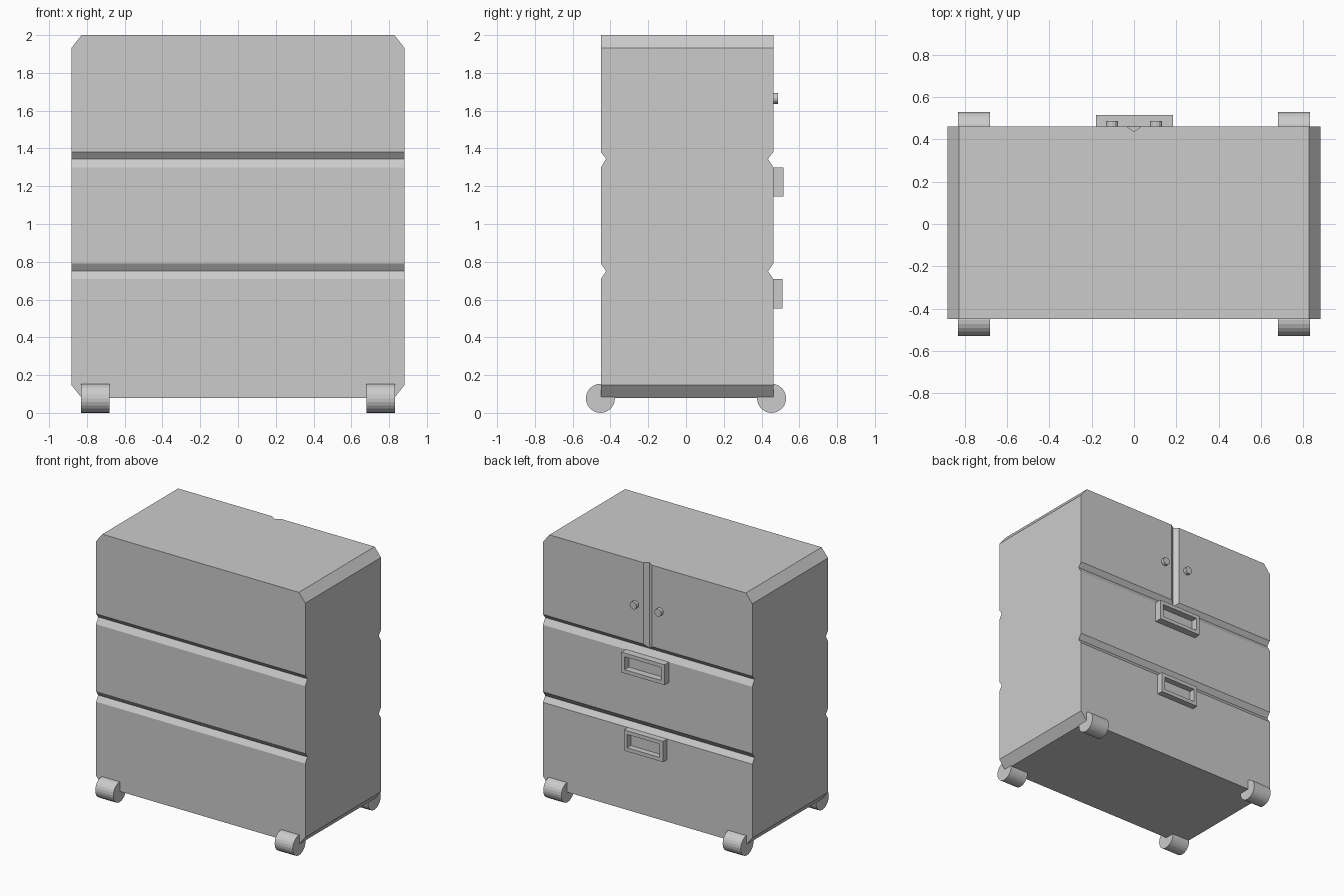
import bpy, bmesh, math
from mathutils import Matrix, Vector

if "Cube" in bpy.data.objects:
    bpy.data.objects.remove(bpy.data.objects["Cube"])

FRONT, BACK = -0.45, 0.462


def finish(bm, name):
    bmesh.ops.recalc_face_normals(bm, faces=bm.faces)
    mesh = bpy.data.meshes.new(name)
    bm.to_mesh(mesh)
    bm.free()
    obj = bpy.data.objects.new(name, mesh)
    bpy.context.collection.objects.link(obj)
    return obj


def prism(points, direction):
    bm = bmesh.new()
    face = bm.faces.new([bm.verts.new(p) for p in points])
    ext = bmesh.ops.extrude_face_region(bm, geom=[face])
    verts = [v for v in ext["geom"] if isinstance(v, bmesh.types.BMVert)]
    bmesh.ops.translate(bm, verts=verts, vec=direction)
    bmesh.ops.recalc_face_normals(bm, faces=bm.faces)
    return bm


def cylinder(name, radius, depth, sides, center, axis):
    bm = bmesh.new()
    turn = Matrix.Rotation(math.pi / 2, 4, axis)
    bmesh.ops.create_cone(bm, cap_ends=True, segments=sides, radius1=radius, radius2=radius,
                          depth=depth, matrix=Matrix.Translation(center) @ turn)
    return finish(bm, name)


# Cabinet body: side profile with V grooves between drawers, extruded across
grooves = [(0.71, 0.75, 0.79), (1.30, 1.345, 1.38)]
back_side = [(BACK, 0.08)]
front_side = [(FRONT, 0.08)]
for low, mid, high in grooves:
    back_side += [(BACK, low), (BACK - 0.028, mid), (BACK, high)]
    front_side += [(FRONT, low), (FRONT + 0.027, mid), (FRONT, high)]
profile = back_side + [(BACK, 2.0), (FRONT, 2.0)] + front_side[::-1]
body_bm = prism([(-0.882, y, z) for y, z in profile], (1.764, 0, 0))

# Chamfers along the four long side edges
for sx in (-1, 1):
    for z, sz in ((2.0, 1), (0.08, -1)):
        cut = bmesh.ops.bisect_plane(
            body_bm, geom=body_bm.verts[:] + body_bm.edges[:] + body_bm.faces[:],
            plane_co=(sx * 0.828, 0, z), plane_no=Vector((sx * 0.068, 0, sz * 0.054)).normalized(),
            clear_outer=True)
        rim = [e for e in cut["geom_cut"] if isinstance(e, bmesh.types.BMEdge)]
        bmesh.ops.holes_fill(body_bm, edges=rim, sides=0)
body = finish(body_bm, "cabinet_body")

# Vertical V groove between the two upper doors
half, deep, out = 0.035, 0.025, 0.02
wide = half * (deep + out) / deep
cutter = finish(prism([(0, BACK - deep, 1.345), (wide, BACK + out, 1.345), (-wide, BACK + out, 1.345)],
                      (0, 0, 0.75)), "door_gap_cutter")
cutter.hide_render = True
mod = body.modifiers.new("door_gap", "BOOLEAN")
mod.operation = "DIFFERENCE"
mod.solver = "EXACT"
mod.object = cutter
bpy.context.view_layer.objects.active = body
bpy.ops.object.modifier_apply(modifier=mod.name)
bpy.data.objects.remove(cutter)


# Drawer handles: blocks with a rectangular recess
def handle(name, width, z_low, z_high, y_out):
    bm = bmesh.new()
    y_in = BACK - 0.01
    bmesh.ops.create_cube(bm, size=1, matrix=Matrix.Translation((0.002, (y_in + y_out) / 2, (z_low + z_high) / 2))
                          @ Matrix.Diagonal((width, y_out - y_in, z_high - z_low, 1)))
    bm.normal_update()
    face = max(bm.faces, key=lambda f: f.calc_center_median().y)
    bmesh.ops.inset_individual(bm, faces=[face], thickness=0.04)
    pocket = bmesh.ops.extrude_discrete_faces(bm, faces=[face])["faces"][0]
    bmesh.ops.translate(bm, verts=pocket.verts[:], vec=(0, BACK + 0.003 - y_out, 0))
    return finish(bm, name)


handle("upper_drawer_handle", 0.365, 1.145, 1.30, 0.516)
handle("lower_drawer_handle", 0.33, 0.552, 0.71, 0.51)

# Door knobs and wheels
for side, sx in (("left", -1), ("right", 1)):
    cylinder(f"door_knob_{side}", 0.029, 0.035, 12, (sx * 0.104, BACK + 0.0085, 1.665), "X")
    for end, y in (("front", -0.453), ("back", 0.453)):
        cylinder(f"wheel_{end}_{side}", 0.077, 0.152, 24, (sx * 0.756, y, 0.077), "Y")
